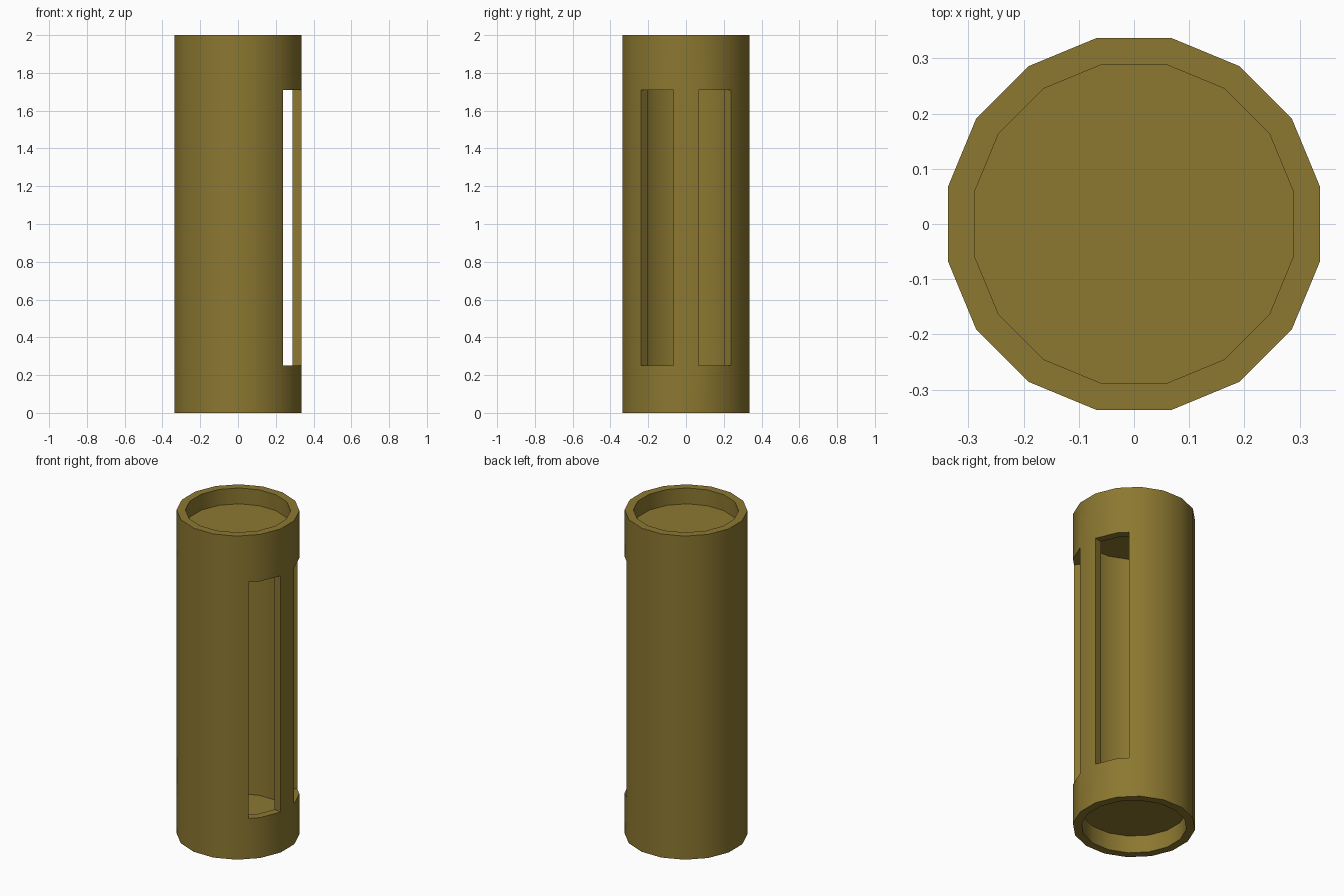
import bpy, bmesh, math

if "Cube" in bpy.data.objects:
    bpy.data.objects.remove(bpy.data.objects["Cube"])

R_OUT, R_IN, SIDES = 0.344, 0.295, 16
LEVELS = [0.0, 0.25, 1.71, 2.0]

mat = bpy.data.materials.new("olive brass")
mat.diffuse_color = (0.262, 0.188, 0.03, 1)
mat.use_nodes = True
mat.node_tree.nodes["Principled BSDF"].inputs["Base Color"].default_value = mat.diffuse_color


def finish(bm, name, recalc=True):
    if recalc:
        bmesh.ops.recalc_face_normals(bm, faces=bm.faces)
    me = bpy.data.meshes.new(name)
    bm.to_mesh(me)
    bm.free()
    me.materials.append(mat)
    ob = bpy.data.objects.new(name, me)
    bpy.context.collection.objects.link(ob)
    return ob


# Sixteen-sided section, plus a column at +-45 degrees where the slots end
corners = [(i + 0.5) * 360 / SIDES for i in range(SIDES)]
angles = sorted(corners + [45.0, 315.0])


def point(r, deg, z):
    if deg in (45.0, 315.0):              # lies mid-face on the flat side
        r *= math.cos(math.pi / SIDES)
    a = math.radians(deg)
    return (r * math.cos(a), r * math.sin(a), z)


# Tube casing with two tall slots either side of a centre bar
bm = bmesh.new()
n, m = len(angles), len(LEVELS) - 1
out = [[bm.verts.new(point(R_OUT, a, z)) for z in LEVELS] for a in angles]
inn = [[bm.verts.new(point(R_IN, a, z)) for z in LEVELS] for a in angles]


def solid(i, k):
    if k < 0 or k >= m:
        return False
    mid = (angles[i % n] + (angles[(i + 1) % n] if i % n < n - 1 else angles[0] + 360)) / 2
    off = abs((mid + 180) % 360 - 180)    # angle away from +x
    return not (k == 1 and 11.25 < off < 45)


for i in range(n):
    j = (i + 1) % n
    for k in range(m):
        if solid(i, k):
            bm.faces.new((out[i][k], out[j][k], out[j][k + 1], out[i][k + 1]))
            bm.faces.new((inn[i][k], inn[i][k + 1], inn[j][k + 1], inn[j][k]))
        if solid(i, k) != solid(i - 1, k):   # slot sides
            bm.faces.new((out[i][k], out[i][k + 1], inn[i][k + 1], inn[i][k]))
    for k in range(m + 1):                   # rims, slot sills and heads
        if solid(i, k) != solid(i, k - 1):
            bm.faces.new((out[i][k], out[j][k], inn[j][k], inn[i][k]))
casing = finish(bm, "tube_casing")
bpy.context.view_layer.objects.active = casing
casing.select_set(True)
bpy.ops.object.shade_smooth_by_angle(angle=math.radians(30))

# Thin recessed end discs
for name, z in (("lower_disc", 0.11), ("upper_disc", 1.90)):
    bm = bmesh.new()
    base = bm.faces.new([bm.verts.new(point(R_IN, a, z - 0.002)) for a in corners])
    top = bmesh.ops.extrude_face_region(bm, geom=[base])
    bmesh.ops.translate(bm, vec=(0, 0, 0.004),
                        verts=[v for v in top["geom"] if isinstance(v, bmesh.types.BMVert)])
    if base.is_valid and len(bm.faces) == SIDES + 1:
        bm.faces.new([v for v in base.verts])
    finish(bm, name)
